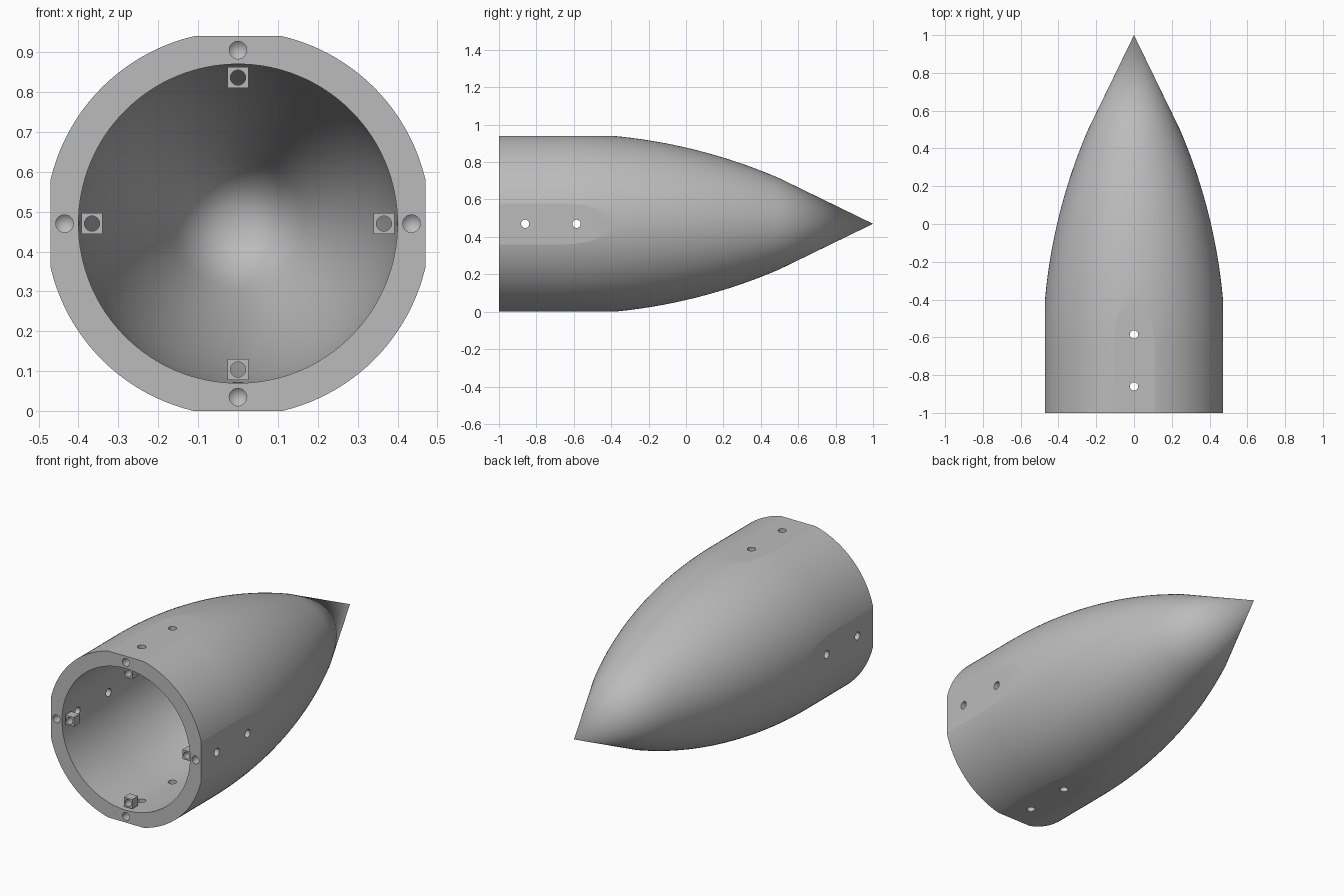
import bpy, bmesh, math
from mathutils import Matrix, Vector

if "Cube" in bpy.data.objects:
    bpy.data.objects.remove(bpy.data.objects["Cube"])

AXIS_Z = 0.47      # height of the centre line
HALF = 0.47        # distance from the centre line to each flat
RADIUS = 0.4827
WALL = 0.0827
HOLE = 0.022
CENTRE = Vector((0, 0, AXIS_Z))

grey = bpy.data.materials.new("plain grey")
grey.use_nodes = True
grey.diffuse_color = (0.5, 0.5, 0.5, 1)
grey.node_tree.nodes["Principled BSDF"].inputs["Base Color"].default_value = (0.5, 0.5, 0.5, 1)


def make_object(name, bm):
    bmesh.ops.recalc_face_normals(bm, faces=bm.faces)
    mesh = bpy.data.meshes.new(name)
    bm.to_mesh(mesh)
    bm.free()
    mesh.materials.append(grey)
    obj = bpy.data.objects.new(name, mesh)
    bpy.context.collection.objects.link(obj)
    return obj


def boolean(obj, cutter, operation):
    cutter.hide_render = True
    mod = obj.modifiers.new("cut", "BOOLEAN")
    mod.object, mod.operation, mod.solver = cutter, operation, "EXACT"
    bpy.context.view_layer.objects.active = obj
    bpy.ops.object.modifier_apply(modifier=mod.name)
    bpy.data.objects.remove(cutter)


def smooth(obj):
    bpy.ops.object.select_all(action="DESELECT")
    obj.select_set(True)
    bpy.context.view_layer.objects.active = obj
    bpy.ops.object.shade_smooth_by_angle(angle=math.radians(10))


def add_rod(bm, start, end, r1=HOLE, r2=HOLE):
    start, end = Vector(start), Vector(end)
    turn = (end - start).to_track_quat("Z", "Y").to_matrix().to_4x4()
    bmesh.ops.create_cone(bm, cap_ends=True, segments=48, radius1=r1, radius2=r2,
                          depth=(end - start).length,
                          matrix=Matrix.Translation((start + end) / 2) @ turn)


def outer_profile():
    # Straight tube, long arc, then a straight cone to the point
    start, arc_end, rho = -0.66, 0.5, 2.929
    pts = [(-1, RADIUS)]
    for i in range(33):
        y = start + (arc_end - start) * i / 32
        drop = rho - math.sqrt(rho ** 2 - (y - start) ** 2)
        pts.append((y, RADIUS - drop))
    return pts


def quarter_directions():
    return [Vector((round(math.cos(a)), 0, round(math.sin(a))))
            for a in (i * math.pi / 2 for i in range(4))]


# Hollow pointed shell, turned around the y axis
outer = outer_profile()
inner = [(y, r - WALL) for y, r in outer]
loop = [(1, 0)] + outer[::-1] + inner + [(0.83, 0)]
bm = bmesh.new()
verts = [bm.verts.new((r, y, AXIS_Z)) for y, r in loop]
edges = [bm.edges.new(pair) for pair in zip(verts, verts[1:])]
bmesh.ops.spin(bm, geom=verts + edges, cent=CENTRE, axis=(0, 1, 0),
               angle=math.tau, steps=128, use_duplicate=False)
bmesh.ops.remove_doubles(bm, verts=bm.verts, dist=0.00005)
shell = make_object("nose_shell", bm)

# Four flats on the sides
bm = bmesh.new()
bmesh.ops.create_cube(bm, size=1, matrix=Matrix.Translation(CENTRE)
                      @ Matrix.Diagonal((2 * HALF, 3, 2 * HALF, 1)))
boolean(shell, make_object("flat_cutter", bm), "INTERSECT")

# Radial screw holes and blind holes in the rim
bm = bmesh.new()
for d in quarter_directions():
    for y in (-0.86, -0.585):
        along = Vector((0, y, AXIS_Z))
        add_rod(bm, along + d * 0.3, along + d * 0.6)
    profile = [(-1.05, HOLE), (-0.925, HOLE), (-0.905, 0)]
    centre = CENTRE + d * 0.435
    pts = [bm.verts.new(centre + Vector((r, y, 0)))
           for y, r in [(-1.05, 0)] + profile]
    lines = [bm.edges.new(pair) for pair in zip(pts, pts[1:])]
    bmesh.ops.spin(bm, geom=pts + lines, cent=centre, axis=(0, 1, 0),
                   angle=math.tau, steps=48, use_duplicate=False)
bmesh.ops.remove_doubles(bm, verts=bm.verts, dist=0.00005)
boolean(shell, make_object("hole_cutter", bm), "DIFFERENCE")
smooth(shell)

# Small drilled blocks just inside the rim
for name, d in zip(("left", "top", "right", "bottom"), quarter_directions()):
    centre = CENTRE + d * 0.366 + Vector((0, -0.955, 0))
    bm = bmesh.new()
    bmesh.ops.create_cube(bm, size=0.053, matrix=Matrix.Translation(centre))
    block = make_object(name + "_mounting_block", bm)
    bm = bmesh.new()
    add_rod(bm, centre - Vector((0, 0.1, 0)), centre + Vector((0, 0.1, 0)), 0.019, 0.019)
    boolean(block, make_object("block_cutter", bm), "DIFFERENCE")
    smooth(block)
